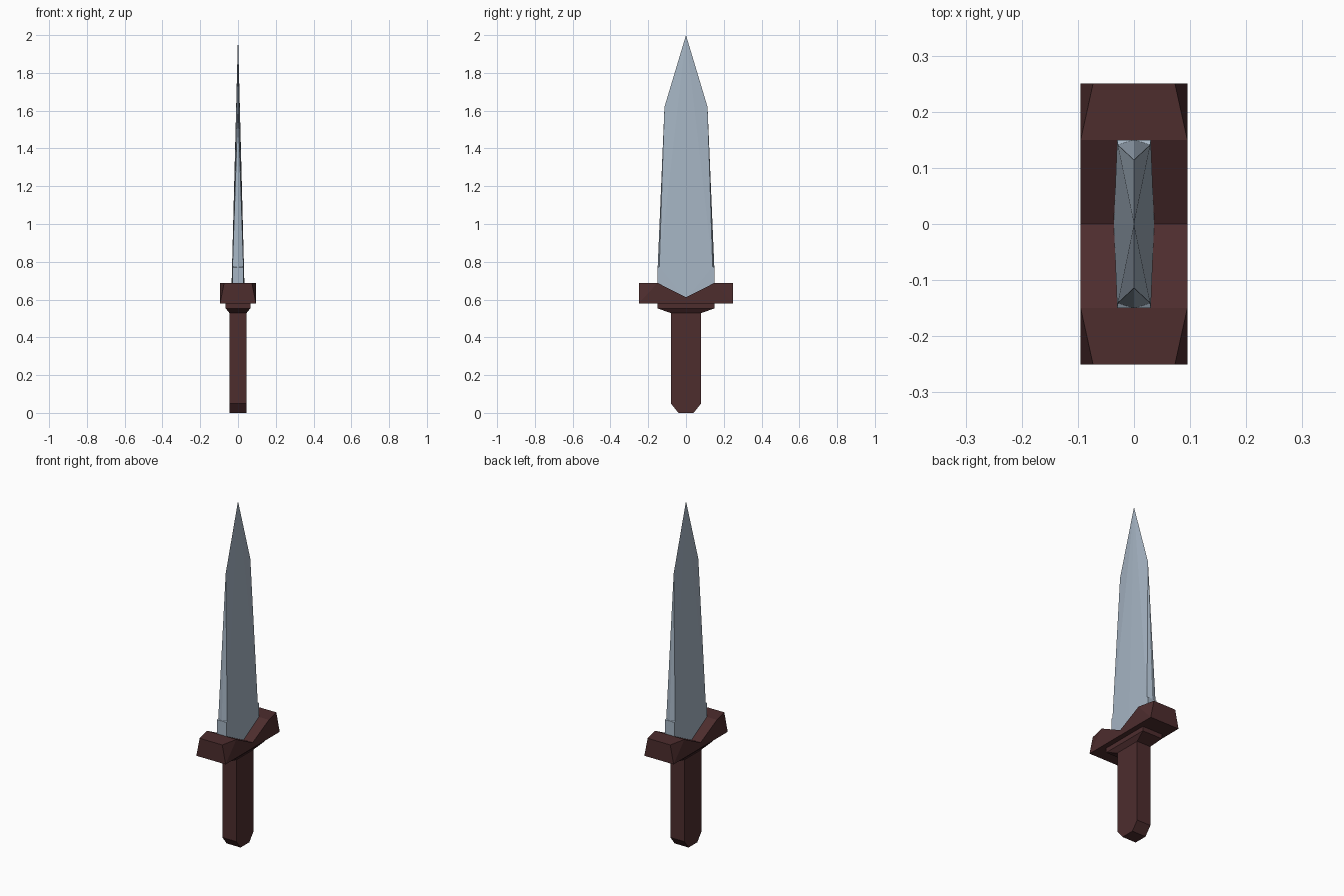
import bpy

if "Cube" in bpy.data.objects:
    bpy.data.objects.remove(bpy.data.objects["Cube"])

def material(name, color):
    m = bpy.data.materials.new(name)
    m.diffuse_color = (*color, 1)
    m.use_nodes = True
    m.node_tree.nodes["Principled BSDF"].inputs["Base Color"].default_value = m.diffuse_color
    return m

STEEL = material("steel", (0.38, 0.46, 0.55))
WOOD = material("dark_wood", (0.075, 0.026, 0.027))

def make(name, verts, faces, mat):
    me = bpy.data.meshes.new(name)
    me.from_pydata(verts, [], faces)
    me.materials.append(mat)
    ob = bpy.data.objects.new(name, me)
    bpy.context.collection.objects.link(ob)
    return ob

def loft(name, sections, mat):
    """Stack rectangles given as (z, half x, half y)."""
    verts = [(sx * hx, sy * hy, z) for z, hx, hy in sections
             for sx, sy in ((-1, -1), (1, -1), (1, 1), (-1, 1))]
    faces = [(3, 2, 1, 0)]
    for k in range(0, 4 * (len(sections) - 1), 4):
        faces += [(k + i, k + (i + 1) % 4, k + 4 + (i + 1) % 4, k + 4 + i) for i in range(4)]
    n = len(verts)
    faces.append((n - 4, n - 3, n - 2, n - 1))
    return make(name, verts, faces, mat)

def quarter(name, verts, faces, mat):
    """Mirror a +x +y quarter to all four quadrants."""
    ob = make(name, verts, faces, mat)
    mod = ob.modifiers.new("mirror", 'MIRROR')
    mod.use_axis = (True, True, False)
    mod.merge_threshold = 0.0005
    return ob

# Grip with a pommel chamfered along y, and the flared collar above it
loft("grip", [(0, .045, .04), (.05, .045, .08), (.53, .045, .08)], WOOD)
loft("collar", [(.528, .045, .08), (.553, .065, .15), (.582, .065, .15)], WOOD)

# Guard: V-notched block whose ends pinch in at the top
profile = [(0, .58), (.15, .58), (.25, .58), (.25, .688), (.15, .688), (0, .612)]
inner = [(0, y, z) for y, z in profile]
outer = [(.073 if i == 3 else .095, y, z) for i, (y, z) in enumerate(profile)]
guard_faces = [(i, i + 6, i + 7, i + 1) for i in range(5)]
guard_faces += [(6, 7, 10, 11), (7, 8, 10), (8, 9, 10)]
quarter("guard", inner + outer, guard_faces, WOOD)

# Blade: ridged faces, stepped ricasso, bevels closing at the shoulder, sharp tip
blade = [
    (0, 0, .60), (.036, 0, .60),            # 0 1 base centre, base ridge
    (.030, .15, .676), (0, .15, .676),      # 2 3 base corner, base edge
    (.030, .15, .77), (0, .15, .77),        # 4 5 top of ricasso
    (.029, .141, .775),                     # 6 start of bevel
    (0, .114, 1.62), (0, 0, 2.0),           # 7 8 shoulder, tip
]
blade_faces = [(0, 3, 2, 1), (2, 3, 5, 4), (4, 5, 6), (1, 2, 4, 6),
               (6, 5, 7), (1, 6, 8), (6, 7, 8)]
quarter("blade", blade, blade_faces, STEEL)
